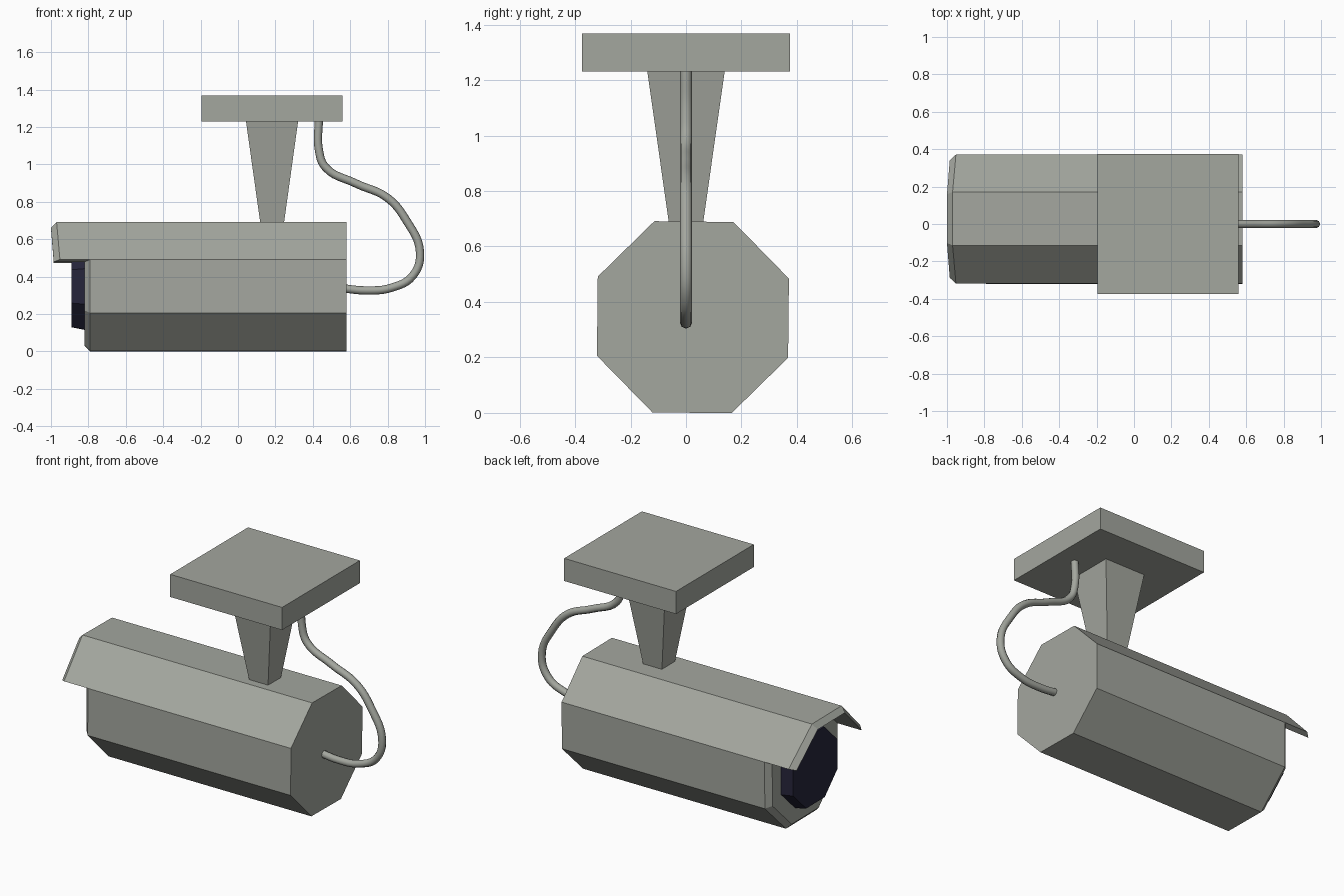
import bpy, bmesh, math
from mathutils import Vector

if "Cube" in bpy.data.objects:
    bpy.data.objects.remove(bpy.data.objects["Cube"])


def material(name, color):
    m = bpy.data.materials.new(name)
    m.diffuse_color = (*color, 1)
    m.use_nodes = True
    m.node_tree.nodes["Principled BSDF"].inputs["Base Color"].default_value = m.diffuse_color
    return m


GREY = material("warm_grey", (0.37, 0.385, 0.345))
NAVY = material("dark_navy_glass", (0.019, 0.018, 0.042))
CY, CZ = 0.025, 0.345            # axis of the camera housing


def finish(name, bm, mat):
    bmesh.ops.recalc_face_normals(bm, faces=bm.faces)
    me = bpy.data.meshes.new(name)
    bm.to_mesh(me)
    bm.free()
    me.materials.append(mat)
    ob = bpy.data.objects.new(name, me)
    bpy.context.collection.objects.link(ob)
    return ob


def octagon(bm, xs, radius):
    """Ring of eight vertices around the housing axis; 0-3 are the upper four."""
    ring = []
    for i in range(8):
        a = math.radians(21.9 + 45 * i)
        x = xs[i] if isinstance(xs, (list, tuple)) else xs
        ring.append(bm.verts.new((x, CY + radius * math.cos(a), CZ + radius * math.sin(a))))
    return ring


def frustum(name, bottom, top, mat):
    """Four-sided block; each end is (x0, x1, half_y, z)."""
    bm = bmesh.new()
    rings = [[bm.verts.new(p) for p in ((x0, -h, z), (x1, -h, z), (x1, h, z), (x0, h, z))]
             for x0, x1, h, z in (bottom, top)]
    for r in rings:
        bm.faces.new(r)
    for i in range(4):
        j = (i + 1) % 4
        bm.faces.new((rings[0][i], rings[0][j], rings[1][j], rings[1][i]))
    return finish(name, bm, mat)


# Housing with hood: octagonal tube whose top three sides run on as a visor
R, INNER = 0.373, 0.34
bm = bmesh.new()
back = octagon(bm, 0.58, R)
mid = octagon(bm, -0.79, R)
front = octagon(bm, -0.82, INNER)
hood_x = [-0.952, -0.97, -0.97, -0.952]
lip_x = [-0.985, -1.0, -1.0, -0.985]
hood = octagon(bm, hood_x + [0] * 4, R)
lip = octagon(bm, lip_x + [0] * 4, INNER)
for ring in (hood, lip):
    for v in ring[4:]:
        bm.verts.remove(v)
bm.faces.new(back)
bm.faces.new(front)
seams = []
for i in range(8):
    j = (i + 1) % 8
    bm.faces.new((back[i], back[j], mid[j], mid[i]))
    chain = [mid, hood, lip, front] if i < 3 else [mid, front]
    for a, b in zip(chain, chain[1:]):
        bm.faces.new((a[i], a[j], b[j], b[i]))
    if i < 3:
        seams.append(bm.edges.get((mid[i], mid[j])))
for i in (0, 3):
    bm.faces.new((mid[i], hood[i], lip[i], front[i]))
bmesh.ops.dissolve_edges(bm, edges=seams, use_verts=True)
finish("camera_housing", bm, GREY)

# Lens: short dark octagonal plug, slightly tapered
bm = bmesh.new()
a, b = octagon(bm, -0.815, 0.249), octagon(bm, -0.89, 0.233)
bm.faces.new(a)
bm.faces.new(b)
for i in range(8):
    j = (i + 1) % 8
    bm.faces.new((a[i], a[j], b[j], b[i]))
finish("lens", bm, NAVY)

# Ceiling plate and tapered neck
frustum("ceiling_plate", (-0.195, 0.56, 0.375, 1.23), (-0.195, 0.56, 0.375, 1.368), GREY)
frustum("mount_neck", (0.12, 0.245, 0.061, 0.68), (0.042, 0.322, 0.14, 1.235), GREY)

# Cable from the plate round to the back of the housing
path = [(0.432, 1.24), (0.432, 1.08), (0.467, 0.985), (0.63, 0.898), (0.80, 0.82),
        (0.90, 0.70), (0.973, 0.53), (0.935, 0.405), (0.82, 0.34), (0.68, 0.326), (0.56, 0.337)]
cu = bpy.data.curves.new("cable", 'CURVE')
cu.dimensions = '3D'
cu.bevel_depth = 0.022
cu.bevel_resolution = 2
cu.resolution_u = 6
cu.use_fill_caps = True
sp = cu.splines.new('BEZIER')
sp.bezier_points.add(len(path) - 1)
for p, (x, z) in zip(sp.bezier_points, path):
    p.co = Vector((x, 0, z))
    p.handle_left_type = p.handle_right_type = 'AUTO'
cu.materials.append(GREY)
cable = bpy.data.objects.new("cable", cu)
bpy.context.collection.objects.link(cable)
bpy.context.view_layer.objects.active = cable
cable.select_set(True)
bpy.ops.object.convert(target='MESH')
bpy.ops.object.shade_smooth_by_angle(angle=math.radians(50))
